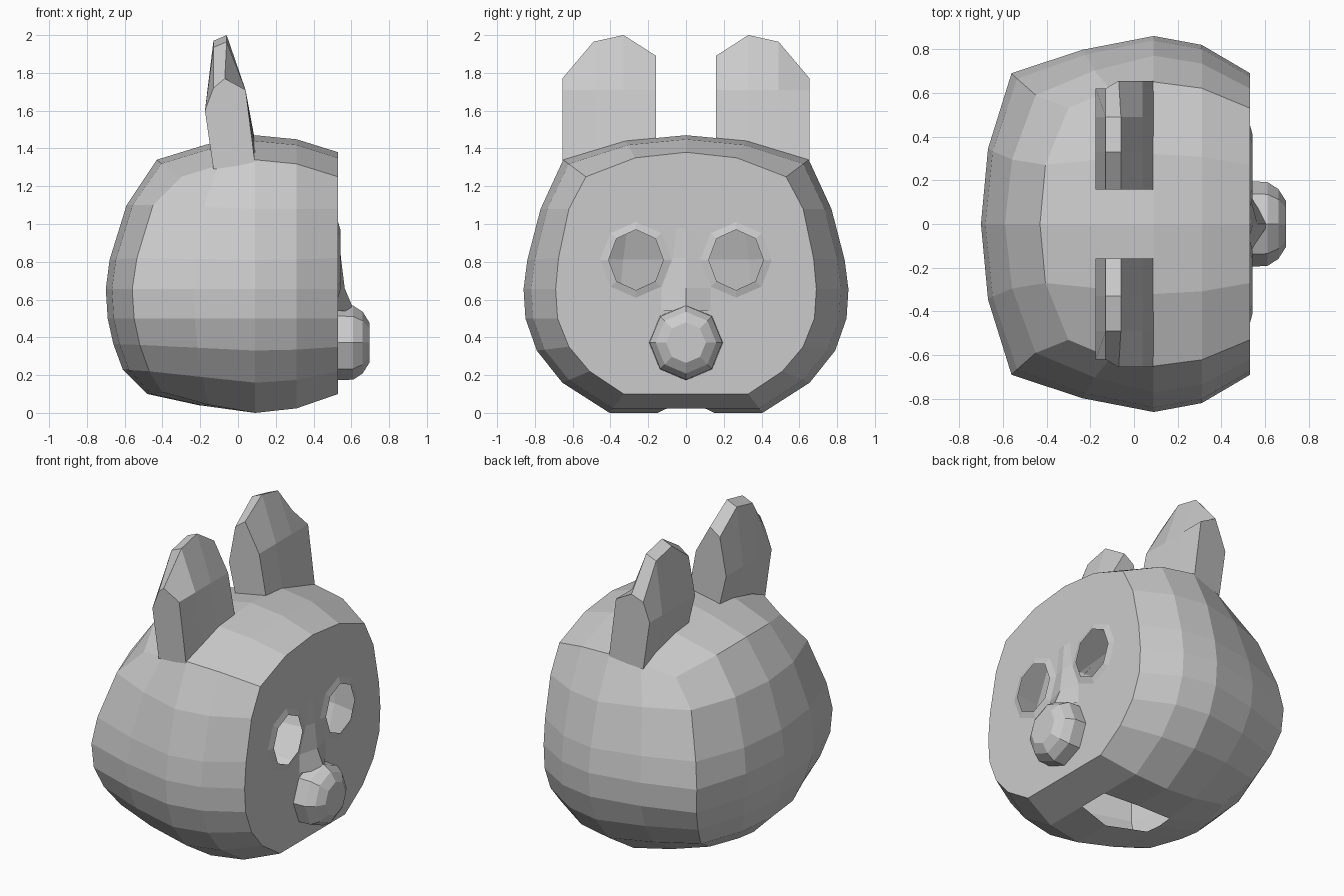
import bpy, bmesh, math

if "Cube" in bpy.data.objects:
    bpy.data.objects.remove(bpy.data.objects["Cube"])

FACE_X = 0.53


def finish(bm, name):
    bmesh.ops.remove_doubles(bm, verts=bm.verts, dist=0.001)
    bmesh.ops.recalc_face_normals(bm, faces=bm.faces)
    me = bpy.data.meshes.new(name)
    bm.to_mesh(me)
    bm.free()
    ob = bpy.data.objects.new(name, me)
    bpy.context.collection.objects.link(ob)
    return ob


def octagon(bm, x, y, z, ry, rz):
    return [bm.verts.new((x, y + ry * math.sin(i * math.pi / 4),
                          z + rz * math.cos(i * math.pi / 4))) for i in range(8)]


def bridge(bm, a, b):
    n = len(a)
    for i in range(n):
        bm.faces.new((a[i], a[(i + 1) % n], b[(i + 1) % n], b[i]))


def edge_loop(bm, ring):
    out = []
    for i, v in enumerate(ring):
        w = ring[(i + 1) % len(ring)]
        out.append(bm.edges.get((v, w)) or bm.edges.new((v, w)))
    return out


# Half cross-sections (y, z) from top centre round the side to bottom centre
front = [(0, 1.38), (.27, 1.35), (.53, 1.25), (.62, 1.08), (.675, .82), (.69, .655),
         (.68, .5), (.62, .35), (.51, .22), (.33, .1), (.1, .1), (0, .1)]
wide = [(0, 1.47), (.32, 1.44), (.65, 1.34), (.77, 1.08), (.84, .81), (.86, .655),
        (.85, .5), (.79, .33), (.655, .16), (.405, 0), (.15, 0), (0, 0)]
back = [(-.43, 0, 1.34), (-.405, .27, 1.32), (-.3, .53, 1.25), (-.45, .59, 1.1),
        (-.535, .665, .82), (-.56, .69, .655), (-.55, .68, .5), (-.52, .62, .36),
        (-.47, .52, .22), (-.4, .33, .11), (-.46, .12, .1), (-.48, 0, .1)]


def blend(a, b, t):
    return tuple(p + (q - p) * t for p, q in zip(a, b))


f3 = [(FACE_X, y, z) for y, z in front]
w3 = [(.09, y, z) for y, z in wide]
fm = [(.31,) + blend(p, q, .76)[1:] for p, q in zip(f3, w3)]
bk = []
for p, q in zip(w3, back):
    x, y, z = blend(p, q, .5)
    bk.append((x, y + .022 * (y > .4), z + .015 * (z > 1.2) - .012 * (z < .15)))
for row in (fm, bk):
    row[10] = (row[10][0], .1, row[10][2])

# Head shell, open underneath at the neck
bm = bmesh.new()
rings = []
for half in (f3, fm, w3, bk, back):
    full = half + [(x, -y, z) for x, y, z in half[-2:0:-1]]
    rings.append([bm.verts.new(p) for p in full])
n = len(rings[0])
for s in range(4):
    a, b = rings[s], rings[s + 1]
    for i in range(n):
        if s in (1, 2) and i in (10, 11):
            continue
        j = (i + 1) % n
        bm.faces.new((a[i], a[j], b[j], b[i]))

# Bulging back of the head
mid_x = [-.43, -.59, -.68, -.7, -.69, -.66, -.61, -.48]
mid_z = [1.34, 1.1, .81, .655, .5, .365, .23, .1]
rows = []
B = rings[4]
for r in range(8):
    i = r + 2
    if r == 0:
        rows.append([B[2], B[1], B[0], B[-1], B[-2]])
    elif r == 7:
        rows.append([B[9], B[10], B[11], B[12], B[13]])
    else:
        ex, ey, ez = back[i]
        mx, mz = mid_x[r], mid_z[r]
        hx, hz = ex + (mx - ex) * .77, ez + (mz - ez) * .75
        rows.append([B[i], bm.verts.new((hx, ey * .5, hz)), bm.verts.new((mx, 0, mz)),
                     bm.verts.new((hx, -ey * .5, hz)), B[n - i]])
for r in range(7):
    for c in range(4):
        bm.faces.new((rows[r][c], rows[r][c + 1], rows[r + 1][c + 1], rows[r + 1][c]))

# Flat face with raised rims round the open eye holes
loops = edge_loop(bm, rings[0])
for s in (1, -1):
    outer = octagon(bm, FACE_X, s * .265, .81, .19, .2)
    inner = octagon(bm, FACE_X + .012, s * .265, .81, .145, .16)
    loops += edge_loop(bm, outer)
    bridge(bm, outer, inner)
bmesh.ops.triangle_fill(bm, use_beauty=True, use_dissolve=False, edges=loops)
finish(bm, "head")

# Nose: stepped octagonal knob
bm = bmesh.new()
prev = None
for x, r in ((FACE_X, .195), (.61, .192), (.66, .16), (.695, .105)):
    ring = octagon(bm, x, 0, .372, r, r * 1.02)
    if prev:
        bridge(bm, prev, ring)
    prev = ring
bm.faces.new(prev)
finish(bm, "nose")

# Nose bridge: tapering ridge between the eyes
bm = bmesh.new()
prev = None
for z, x, w in ((.98, .533, .05), (.82, .545, .07), (.66, .565, .13), (.54, .615, .13)):
    row = [bm.verts.new((FACE_X, -w, z)), bm.verts.new((x, 0, z)), bm.verts.new((FACE_X, w, z))]
    if prev:
        for i in range(2):
            bm.faces.new((prev[i], prev[i + 1], row[i + 1], row[i]))
    prev = row
finish(bm, "nose_bridge")

# Ears: thin slabs, four columns wide, tapering upward
cols = [(.158, 1.44, 1.89), (.33, 1.42, 2.0), (.49, 1.38, 1.965), (.655, 1.32, 1.77)]
for s, side in ((1, "left"), (-1, "right")):
    bm = bmesh.new()
    sections = []
    for k, (y, zb, zt) in enumerate(cols):
        end = k in (0, 3)
        yb = y - .035 if k == 3 else y
        tip = -.07 if k == 3 else -.06
        pts = [(.09, y, zb), (.04, y, 1.71), (tip, y, zt),
               (-.13, yb, zt - (.05 if end else .03)), (-.175, yb, 1.6), (-.13, yb, zb - .03)]
        sections.append([bm.verts.new((x, s * yy, z)) for x, yy, z in pts])
    for a, b in zip(sections, sections[1:]):
        for i in range(5):
            bm.faces.new((a[i], a[i + 1], b[i + 1], b[i]))
    bm.faces.new(sections[0])
    bm.faces.new(sections[-1])
    finish(bm, "ear_" + side)
